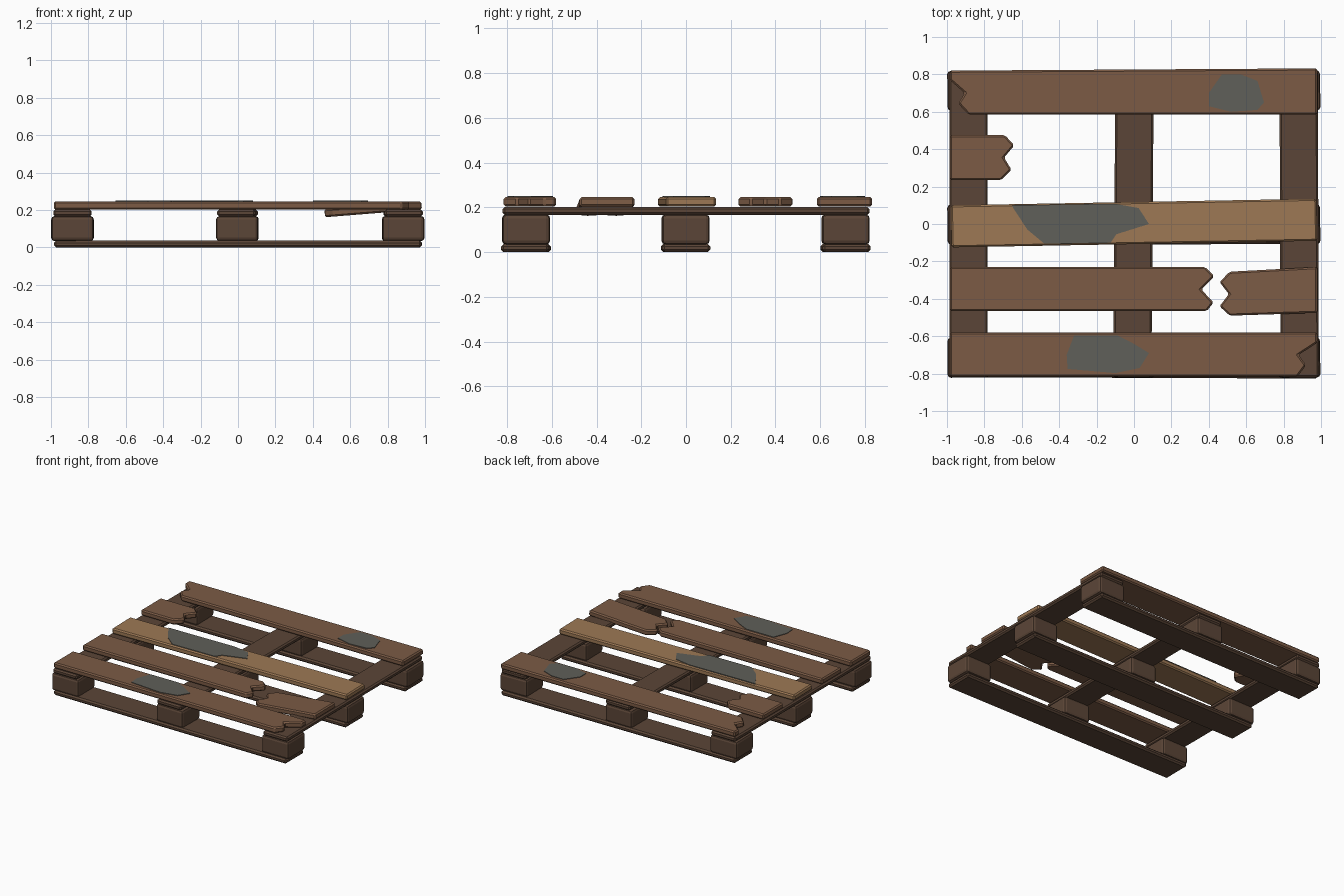
import bpy, bmesh, math
from mathutils import Matrix

if "Cube" in bpy.data.objects:
    bpy.data.objects.remove(bpy.data.objects["Cube"])


def material(name, r, g, b):
    m = bpy.data.materials.new(name)
    m.diffuse_color = (r, g, b, 1)
    m.use_nodes = True
    m.node_tree.nodes["Principled BSDF"].inputs["Base Color"].default_value = m.diffuse_color
    return m


BROWN = material("brown_wood", 0.20, 0.105, 0.06)
TAN = material("tan_wood", 0.34, 0.19, 0.09)
DARK = material("dark_wood", 0.105, 0.06, 0.038)
GREY = material("grey_stain", 0.115, 0.115, 0.10)


def prism(name, outline, z0, z1, mat, bevel=0.009, segments=1):
    """Extrude an XY outline from z0 to z1 and bevel its edges."""
    bm = bmesh.new()
    face = bm.faces.new([bm.verts.new((x, y, z0)) for x, y in outline])
    top = bmesh.ops.extrude_face_region(bm, geom=[face])["geom"]
    for v in top:
        if isinstance(v, bmesh.types.BMVert):
            v.co.z = z1
    bmesh.ops.recalc_face_normals(bm, faces=bm.faces)
    me = bpy.data.meshes.new(name)
    bm.to_mesh(me)
    bm.free()
    me.materials.append(mat)
    ob = bpy.data.objects.new(name, me)
    bpy.context.collection.objects.link(ob)
    if bevel:
        mod = ob.modifiers.new("bevel", 'BEVEL')
        mod.width, mod.segments = bevel, segments
        mod.limit_method = 'ANGLE'
    return ob


def board(name, cx, cy, w, d, z0, z1, mat, turn=0.0, bevel=0.009, segments=1):
    """Rectangular board, slightly turned about z."""
    c, s = math.cos(turn), math.sin(turn)
    pts = [(-w / 2, -d / 2), (w / 2, -d / 2), (w / 2, d / 2), (-w / 2, d / 2)]
    pts = [(cx + x * c - y * s, cy + x * s + y * c) for x, y in pts]
    return prism(name, pts, z0, z1, mat, bevel, segments)


# Bottom runners along x, with three blocks each
rows = (("front", -0.715, -0.004), ("middle", -0.002, 0.003), ("back", 0.713, 0.005))
columns = (("left", -0.885, 0.01), ("centre", -0.003, -0.012), ("right", 0.883, 0.014))
for row, y, turn in rows:
    board(row + "_runner", 0, y, 1.965, 0.215, 0, 0.036, DARK, turn, 0.011)
    for col, x, t in columns:
        board(f"{row}_{col}_block", x, y, 0.225, 0.213, 0.034, 0.168, DARK,
              t + turn, 0.018, 2)

# Stringers along y
for (col, x, _), turn in zip(columns, (0.0, -0.008, 0.003)):
    board(col + "_stringer", x, 0, 0.205, 1.64, 0.166, 0.202, DARK, turn, 0.01)

# Top deck boards with broken ends
Z0, Z1 = 0.203, 0.246
prism("back_plank", [(0.98, 0.585), (0.98, 0.832), (-0.985, 0.82), (-0.985, 0.77),
                     (-0.905, 0.70), (-0.94, 0.645), (-0.885, 0.585)], Z0, Z1, BROWN)
prism("short_broken_plank", [(-0.985, 0.235), (-0.71, 0.235), (-0.655, 0.29), (-0.695, 0.355),
                             (-0.64, 0.42), (-0.69, 0.475), (-0.985, 0.475)], Z0, Z1, BROWN)
prism("middle_plank", [(-0.975, -0.125), (0.98, -0.09), (0.975, 0.135), (-0.98, 0.10)],
      Z0, Z1, TAN)
prism("long_broken_plank", [(-0.985, -0.465), (0.39, -0.465), (0.425, -0.42), (0.36, -0.35),
                            (0.43, -0.28), (0.38, -0.23), (-0.985, -0.23)], Z0, Z1, BROWN)
prism("front_plank", [(-0.985, -0.815), (0.875, -0.815), (0.92, -0.755), (0.88, -0.70),
                      (0.98, -0.635), (0.98, -0.58), (-0.985, -0.58)], Z0, Z1, BROWN)

# Snapped board end sagging towards the middle
loose = prism("sagging_plank", [(0.98, -0.475), (0.98, -0.23), (0.51, -0.255), (0.455, -0.31),
                                (0.505, -0.375), (0.455, -0.44), (0.51, -0.49)],
              Z0, Z1, BROWN)
pivot = Matrix.Translation((0.98, 0, 0.245))
loose.data.transform(pivot @ Matrix.Rotation(-0.08, 4, 'Y') @ pivot.inverted())

# Thin grey stains on the deck
prism("middle_stain", [(-0.655, 0.10), (-0.57, -0.03), (-0.48, -0.105), (-0.125, -0.10),
                       (-0.095, -0.055), (0.08, 0.0), (0.025, 0.085), (-0.10, 0.108)],
      0.244, 0.25, GREY, 0)
prism("front_stain", [(-0.32, -0.595), (-0.36, -0.70), (-0.355, -0.775), (-0.10, -0.797),
                      (0.03, -0.77), (0.08, -0.69), (-0.01, -0.635), (-0.09, -0.595)],
      0.244, 0.25, GREY, 0)
prism("back_stain", [(0.47, 0.80), (0.57, 0.80), (0.66, 0.765), (0.695, 0.65), (0.66, 0.61),
                     (0.52, 0.60), (0.40, 0.63), (0.40, 0.70)], 0.244, 0.25, GREY, 0)
